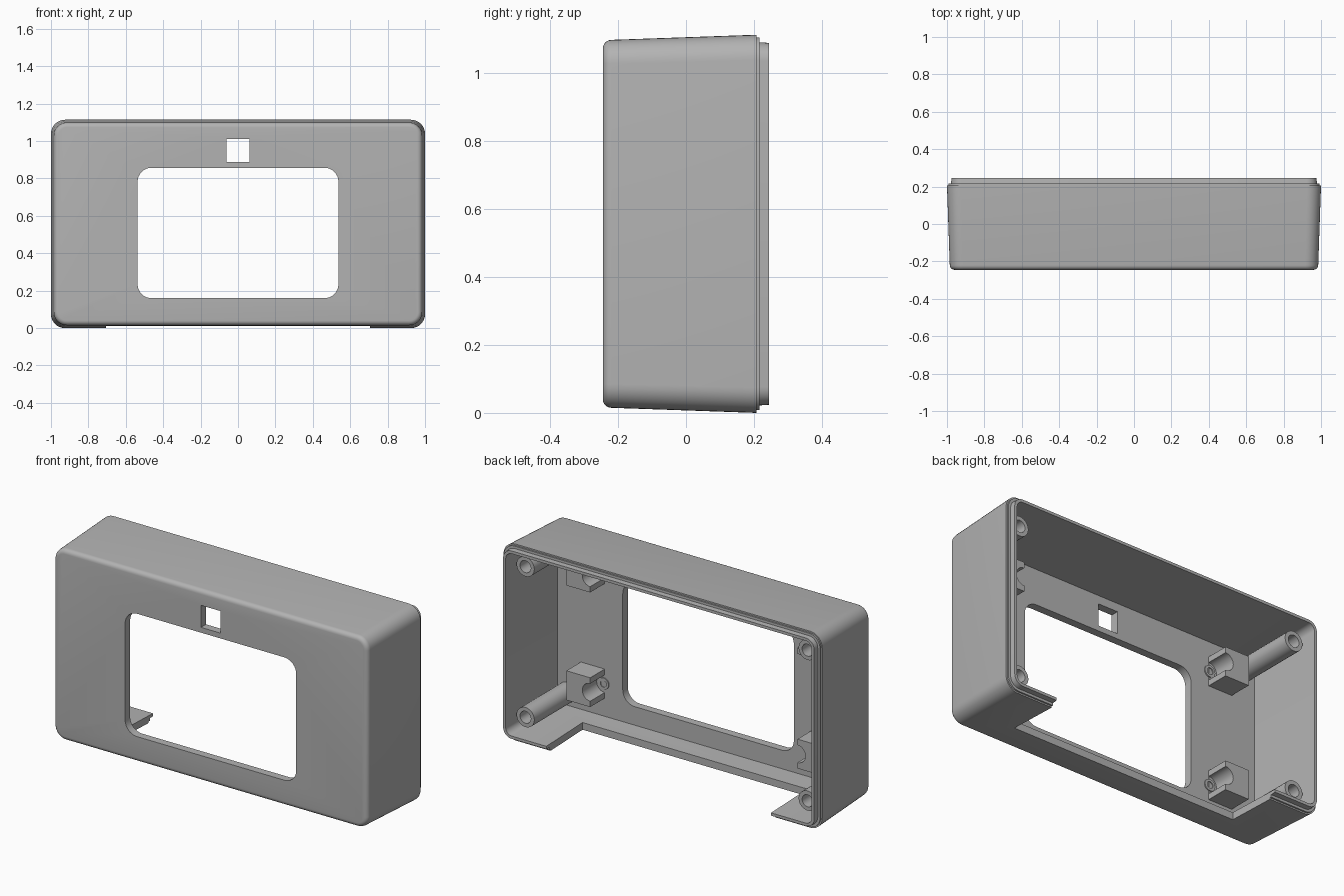
import bpy, bmesh, math

cube = bpy.data.objects.get("Cube")
if cube:
    bpy.data.objects.remove(cube, do_unlink=True)

grey = bpy.data.materials.new("plain grey")
grey.use_nodes = True
COLOR = (0.45, 0.45, 0.45, 1)
grey.diffuse_color = COLOR
grey.node_tree.nodes["Principled BSDF"].inputs["Base Color"].default_value = COLOR

MID = 0.557      # height of the case centre
FLOOR = -0.2     # inside surface of the front wall


def outline(hx, hz, r, steps):
    """Rounded rectangle around the origin, in x and z."""
    pts = []
    for k, (sx, sz) in enumerate([(1, 1), (-1, 1), (-1, -1), (1, -1)]):
        for i in range(steps + 1):
            a = math.pi / 2 * (k + i / steps)
            pts.append((sx * (hx - r) + r * math.cos(a), sz * (hz - r) + r * math.sin(a)))
    return pts


def loft(name, cx, cz, rings, steps=8):
    """Closed solid through rings of (y, half width, half height, corner radius)."""
    bm = bmesh.new()
    loops = [[bm.verts.new((cx + x, y, cz + z)) for x, z in outline(hx, hz, r, steps)]
             for y, hx, hz, r in rings]
    for a, b in zip(loops, loops[1:]):
        n = len(a)
        for i in range(n):
            j = (i + 1) % n
            bm.faces.new((a[i], a[j], b[j], b[i]))
    bm.faces.new(loops[0])
    bm.faces.new(loops[-1])
    bmesh.ops.remove_doubles(bm, verts=bm.verts, dist=1e-5)
    bmesh.ops.recalc_face_normals(bm, faces=bm.faces)
    mesh = bpy.data.meshes.new(name)
    bm.to_mesh(mesh)
    bm.free()
    mesh.materials.append(grey)
    obj = bpy.data.objects.new(name, mesh)
    bpy.context.collection.objects.link(obj)
    return obj


def box(name, x0, x1, y0, y1, z0, z1, r=0.0005):
    hx, hz = (x1 - x0) / 2, (z1 - z0) / 2
    return loft(name, (x0 + x1) / 2, (z0 + z1) / 2, [(y0, hx, hz, r), (y1, hx, hz, r)],
                1 if r < 0.01 else 8)


def cut(obj, cutter):
    """Subtract the cutter from the object and remove it."""
    cutter.hide_render = True
    mod = obj.modifiers.new("cut", 'BOOLEAN')
    mod.operation, mod.solver, mod.object = 'DIFFERENCE', 'EXACT', cutter
    bpy.context.view_layer.objects.active = obj
    bpy.ops.object.modifier_apply(modifier=mod.name)
    bpy.data.objects.remove(cutter, do_unlink=True)


def smooth(obj):
    for p in obj.data.polygons:
        p.use_smooth = True
    obj.data.set_sharp_from_angle(angle=math.radians(32))


# Tapered hollow case: rounded front edge, stepped rear lip, open back
def inset(y, d, r):
    return (y, 1 - d, MID - d, r)


rings = []
for i in range(6):
    a = math.pi / 2 * i / 5
    rings.append(inset(-0.22 - 0.025 * math.cos(a), 0.015 + 0.025 * (1 - math.sin(a)),
                       0.045 + 0.025 * math.sin(a)))
rings += [inset(0.207, 0, 0.075), inset(0.207, 0.008, 0.067), inset(0.216, 0.008, 0.067),
          inset(0.216, 0.022, 0.055), inset(0.245, 0.024, 0.053),
          inset(0.245, 0.04, 0.038), inset(FLOOR, 0.055, 0.03)]
case = loft("case_shell", 0, MID, rings)

cut(case, box("window_cutter", -0.537, 0.537, -0.4, 0, 0.16, 0.857, 0.075))
cut(case, box("sensor_cutter", -0.061, 0.061, -0.4, 0, 0.887, 1.012))
cut(case, box("floor_cutter", -0.705, 0.705, -0.08, 0.4, -0.1, 0.1))
smooth(case)


def tube(name, x, z, y1, r, hole, depth):
    obj = loft(name, x, z, [(FLOOR - 0.01, r, r, r), (y1, r, r, r),
                            (y1, hole, hole, hole), (depth, hole, hole, hole)], 6)
    smooth(obj)


for side, sx in (("left", 1), ("right", -1)):
    for level, post_z, clip_z in (("lower", 0.13, 0.24), ("upper", 0.984, 0.89)):
        tag = f"{level}_{side}"
        # Hollow screw post in the corner
        tube("screw_post_" + tag, sx * 0.885, post_z, 0.175, 0.056, 0.034, 0.0)
        # Bracket block with a half-round notch facing the middle
        x0, x1 = sorted((sx * 0.65, sx * 0.8))
        block = box("bracket_" + tag, x0, x1, FLOOR - 0.01, -0.07, clip_z - 0.083, clip_z + 0.083)
        cut(block, loft("notch_cutter", sx * 0.65, clip_z,
                        [(FLOOR + 0.001, 0.05, 0.05, 0.05), (0.1, 0.05, 0.05, 0.05)]))
        smooth(block)
        # Small pilot-hole ring beside the notch
        tube("pilot_ring_" + tag, sx * 0.655, clip_z, FLOOR + 0.006, 0.033, 0.019, FLOOR)
